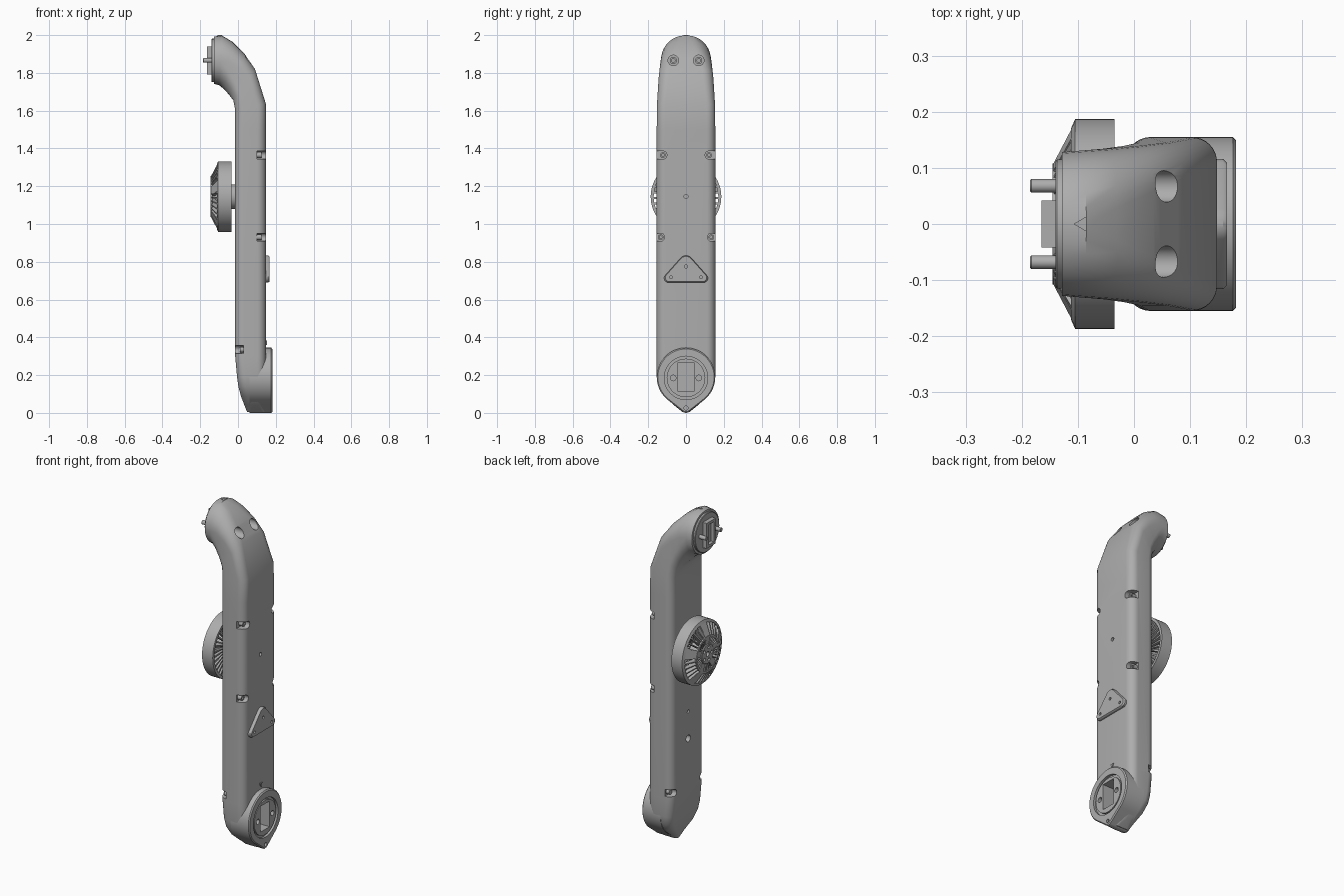
import bpy, bmesh
from math import sin, cos, pi, sqrt, tau
from mathutils import Vector, Matrix

old = bpy.data.objects.get("Cube")
if old:
    bpy.data.objects.remove(old, do_unlink=True)

grey = bpy.data.materials.new("plain grey")
grey.use_nodes = True
grey.diffuse_color = (0.42, 0.42, 0.42, 1)
grey.node_tree.nodes["Principled BSDF"].inputs["Base Color"].default_value = grey.diffuse_color


# ---------- helpers ----------
def loft(name, rings, cyclic=False):
    """Skin matching closed rings of points; cap the ends unless cyclic."""
    bm = bmesh.new()
    rows = [[bm.verts.new(p) for p in ring] for ring in rings]
    pairs = list(zip(rows, rows[1:])) + ([(rows[-1], rows[0])] if cyclic else [])
    for a, b in pairs:
        for i in range(len(a)):
            j = (i + 1) % len(a)
            bm.faces.new((a[i], a[j], b[j], b[i]))
    if not cyclic:
        bm.faces.new(rows[0])
        bm.faces.new(rows[-1])
    bmesh.ops.recalc_face_normals(bm, faces=bm.faces)
    mesh = bpy.data.meshes.new(name)
    bm.to_mesh(mesh)
    bm.free()
    mesh.materials.append(grey)
    ob = bpy.data.objects.new(name, mesh)
    bpy.context.collection.objects.link(ob)
    return ob


def prism(name, pts, x0, x1, chamfer=0.0):
    """Extrude a (y, z) outline along x, with an optional chamfer at x1."""
    rings = [[(x0, y, z) for y, z in pts]]
    if chamfer:
        d = chamfer if x1 > x0 else -chamfer
        cy = (max(p[0] for p in pts) + min(p[0] for p in pts)) / 2
        cz = (max(p[1] for p in pts) + min(p[1] for p in pts)) / 2
        k = 1 - chamfer / max(abs(p[0] - cy) for p in pts)
        rings.append([(x1 - d, y, z) for y, z in pts])
        rings.append([(x1, cy + (y - cy) * k, cz + (z - cz) * k) for y, z in pts])
    else:
        rings.append([(x1, y, z) for y, z in pts])
    return loft(name, rings)


def circle(y, z, r, n=40):
    return [(y + r * cos(tau * i / n), z + r * sin(tau * i / n)) for i in range(n)]


def rect(y, z, w, h):
    return [(y - w, z - h), (y + w, z - h), (y + w, z + h), (y - w, z + h)]


def hull(discs, n=16):
    """Outline of the convex hull round a few (y, z, radius) discs."""
    pts = sorted(p for y, z, r in discs for p in circle(y, z, r, n))
    halves = []
    for seq in (pts, pts[::-1]):
        h = []
        for p in seq:
            while len(h) > 1 and ((h[-1][0] - h[-2][0]) * (p[1] - h[-2][1])
                                  - (h[-1][1] - h[-2][1]) * (p[0] - h[-2][0])) <= 1e-9:
                h.pop()
            h.append(p)
        halves += h[:-1]
    return halves


def lathe(name, profile, y, z, n=48):
    """Turn a closed (x, radius) profile round an axis along x."""
    rings = [[(x, y + r * cos(tau * i / n), z + r * sin(tau * i / n)) for x, r in profile]
             for i in range(n)]
    return loft(name, rings, cyclic=True)


def cut(targets, pts, x0, x1):
    cutter = prism("cutter", pts, x0, x1)
    cutter.hide_render = True
    for ob in targets:
        mod = ob.modifiers.new("cut", "BOOLEAN")
        mod.operation, mod.solver, mod.object = "DIFFERENCE", "EXACT", cutter
        bpy.context.view_layer.objects.active = ob
        bpy.ops.object.modifier_apply(modifier=mod.name)
    bpy.data.objects.remove(cutter, do_unlink=True)


# ---------- main arm ----------
def section(px, pz, qx, qz, w, r, n=8):
    """Rounded rectangle spanning the inner to the outer side of the arm."""
    p, q = Vector((px, 0, pz)), Vector((qx, 0, qz))
    half = (q - p).length / 2
    u, c = (q - p).normalized(), (p + q) / 2
    r = min(r, w * 0.98, half * 0.98)
    ring = []
    for k, (su, sy) in enumerate(((1, 1), (-1, 1), (-1, -1), (1, -1))):
        for i in range(n + 1):
            a = (k + i / n) * pi / 2
            ring.append(c + u * (su * (half - r) + r * cos(a))
                        + Vector((0, sy * (w - r) + r * sin(a), 0)))
    return ring


sections = [
    section(-.128, 1.742, -.128, 1.992, .128, .125),
    section(-.10, 1.735, -.085, 1.998, .131, .125),
    section(-.075, 1.715, -.03, 1.965, .134, .105),
    section(-.048, 1.685, .035, 1.90, .139, .08),
    section(-.025, 1.655, .09, 1.82, .145, .06),
    section(-.016, 1.61, .148, 1.635, .154, .045),
]
for z, x, w in ((1.5, -.015, .155), (.3, -.015, .155), (.19, -.005, .155), (.14, .002, .146),
                (.09, .015, .118), (.04, .034, .063), (.006, .048, .02)):
    sections.append(section(x, z, .148, z, w, .045))
arm = loft("arm_body", sections)

# ---------- lower joint boss with socket ----------
boss = prism("joint_boss", hull([(0, .19, .155), (0, .025, .025)], 64), .06, .182, .006)
plate = prism("socket_plate", circle(0, .185, .102), .15, .178)
cut([boss], circle(0, .185, .115), .168, .25)
cut([arm, boss, plate], rect(0, .19, .042, .076), .09, .25)
for s in (-1, 1):
    cut([arm, boss, plate], circle(s * .068, .185, .015, 20), .13, .25)
cut([boss], circle(0, .026, .011, 16), .16, .25)

# ---------- screw pockets ----------
def screw(y, z, x0, x1, r):
    d = (x1 - x0) * .6
    lathe("screw", [(x0, .001), (x0, r), (x1, r), (x1, r * .5), (x1 - d, r * .5),
                    (x1 - d, .001)], y, z, 16)


for s in (-1, 1):
    cut([arm], circle(s * .067, 1.866, .028), -.03, .3)
    screw(s * .067, 1.866, -.035, -.012, .019)
    for y, z in ((.122, 1.365), (.134, .93)):
        cut([arm], hull([(s * y, z, .021), (s * .25, z, .021)], 24), .1, .25)
        screw(s * y, z, .095, .125, .015)
    cut([arm], hull([(s * .13, .335, .021), (s * .25, .335, .021)], 24), -.1, .03)
    screw(s * .13, .335, .01, .036, .015)

# ---------- small holes on both faces ----------
cut([arm], circle(0, 1.145, .011, 12), .12, .25)
cut([arm], circle(0, .77, .01, 12), -.1, .02)
cut([arm], circle(0, .61, .02, 20), -.1, .02)

# ---------- triangular plate and index marks ----------
badge = prism("triangular_plate", hull([(0, .795, .038), (-.093, .713, .023),
                                        (.093, .713, .023)], 32), .14, .166, .007)
for y, z in ((0, .775), (-.08, .718), (.08, .718)):
    cut([badge], circle(y, z, .008, 12), .155, .25)
prism("lower_index_mark", [(-.011, .383), (.011, .383), (0, .36)], .146, .153)
bpy.ops.mesh.primitive_cylinder_add(vertices=3, radius=.015, depth=.012,
                                    location=(-.093, 0, 1.994), rotation=(0, 0, pi / 2))
mark = bpy.context.object
mark.name = "upper_index_mark"
mark.data.materials.append(grey)

# ---------- upper connector ----------
prism("connector_flange", circle(0, 1.866, .115), -.11, -.14, .003)
plug = prism("connector_plug", rect(0, 1.866, .042, .075), -.13, -.165)
cut([plug], rect(0, 1.866, .027, .06), -.2, -.145)
for s in (-1, 1):
    prism("connector_pin", circle(s * .068, 1.866, .012, 20), -.13, -.185, .002)

# ---------- vented wheel ----------
WZ = 1.145
prism("wheel_shaft", circle(0, WZ, .065), .0, -.06)
lathe("wheel_rim", [(-.105, .187), (-.035, .187), (-.035, .171), (-.112, .171)], 0, WZ, 64)
lathe("wheel_middle_ring", [(-.145, .108), (-.135, .108), (-.135, .096), (-.145, .096)], 0, WZ)
hub = prism("wheel_hub", circle(0, WZ, .058), -.05, -.143, .004)
for i in range(5):
    a = tau * (i + .5) / 5
    cut([hub], circle(.038 * cos(a), WZ + .038 * sin(a), .009, 12), -.2, -.125)
cut([hub], circle(0, WZ, .014, 16), -.2, -.12)


def blade(name, angle, profile, inner, outer):
    """Radial blade; its width changes from the hub to the rim."""
    rings = []
    for s in (-1, 1):
        ring = []
        for x, r in profile:
            t = s * (inner + (outer - inner) * (r - .05) / .13) / 2
            ring.append((x, r * cos(angle) - t * sin(angle), WZ + r * sin(angle) + t * cos(angle)))
        rings.append(ring)
    loft(name, rings)


front_vane = [(-.138, .05), (-.145, .104), (-.107, .178), (-.09, .178), (-.125, .05)]
rear_vane = [(-.06, .05), (-.06, .178), (-.042, .178), (-.042, .05)]
for i in range(35):
    a = tau * i / 35 + pi / 2
    if i % 7 == 0:
        blade("wheel_spoke", a, front_vane, .03, .055)
    else:
        blade("wheel_vane", a, front_vane, .003, .007)
    blade("wheel_rear_vane", a, rear_vane, .003, .012)

# ---------- smooth shading with crisp edges ----------
bpy.ops.object.select_all(action="DESELECT")
for ob in bpy.context.scene.objects:
    if ob.type == "MESH" and grey.name in ob.data.materials:
        ob.select_set(True)
        bpy.context.view_layer.objects.active = ob
bpy.ops.object.shade_smooth_by_angle(angle=.55)
